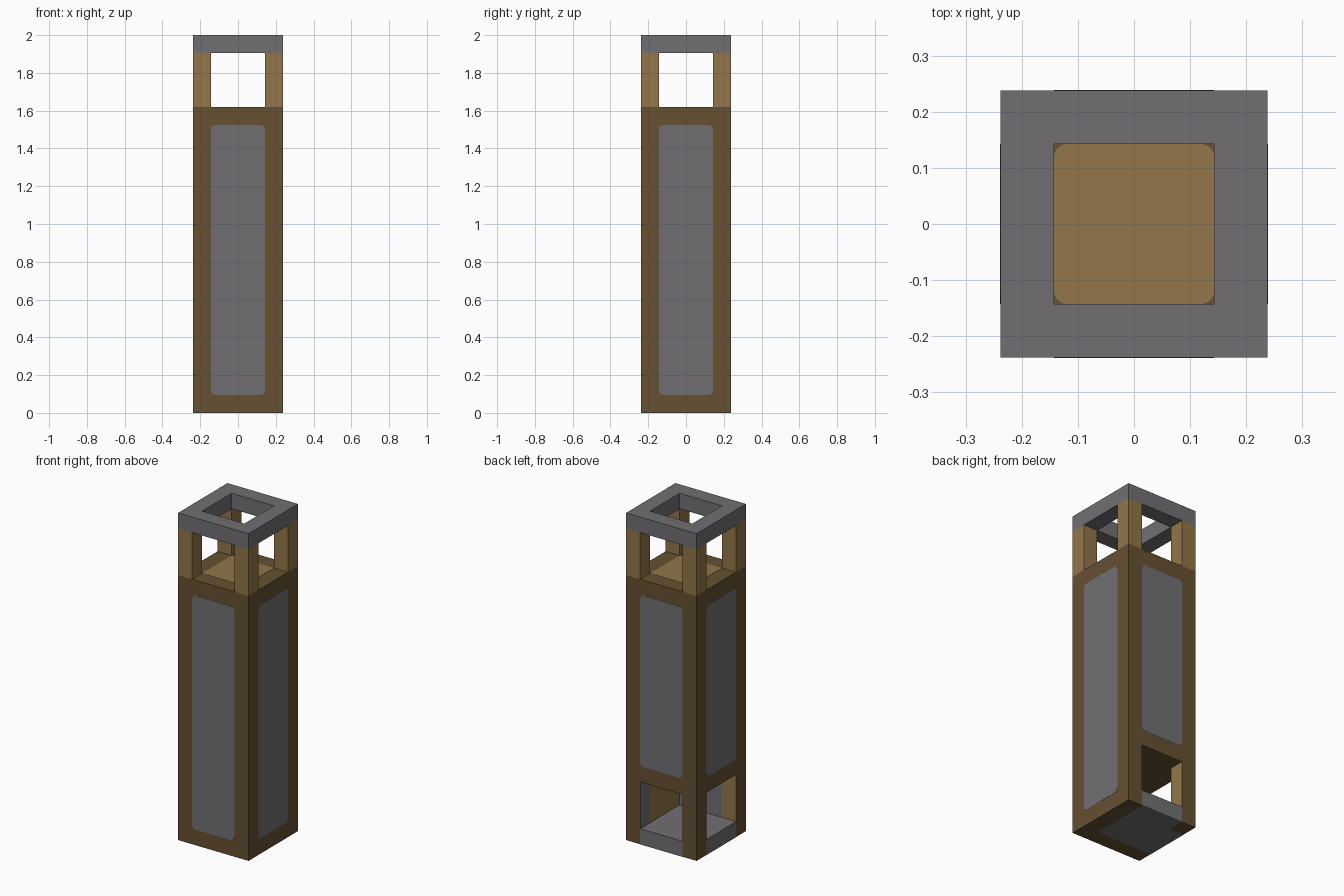
import bpy, bmesh, math
from mathutils import Vector, Matrix

cube = bpy.data.objects.get("Cube")
if cube:
    bpy.data.objects.remove(cube, do_unlink=True)

U = 2 / 21          # one grid block
H = 2.5             # half width in blocks
T = 0.001           # thickness of painted plates


def material(name, rgb):
    m = bpy.data.materials.new(name)
    m.use_nodes = True
    m.diffuse_color = (*rgb, 1)
    m.node_tree.nodes["Principled BSDF"].inputs["Base Color"].default_value = (*rgb, 1)
    return m


dark = material("dark brown", (0.133, 0.082, 0.031))
light = material("light brown", (0.287, 0.180, 0.066))
grey = material("grey", (0.165, 0.159, 0.170))


def finish(bm, name, *mats):
    bmesh.ops.recalc_face_normals(bm, faces=bm.faces)
    me = bpy.data.meshes.new(name)
    bm.to_mesh(me)
    bm.free()
    for m in mats:
        me.materials.append(m)
    ob = bpy.data.objects.new(name, me)
    bpy.context.collection.objects.link(ob)
    return ob


def box(name, lo, hi, *mats):
    """Box between two corners given in blocks."""
    lo, hi = Vector(lo) * U, Vector(hi) * U
    bm = bmesh.new()
    bmesh.ops.create_cube(bm, size=1)
    bmesh.ops.scale(bm, vec=hi - lo, verts=bm.verts)
    bmesh.ops.translate(bm, vec=(lo + hi) / 2, verts=bm.verts)
    return finish(bm, name, *mats)


def cut(ob, cutter):
    cutter.hide_render = True
    mod = ob.modifiers.new("cut", 'BOOLEAN')
    mod.operation = 'DIFFERENCE'
    mod.solver = 'EXACT'
    mod.object = cutter
    bpy.context.view_layer.objects.active = ob
    bpy.ops.object.modifier_apply(modifier=mod.name)
    bpy.data.objects.remove(cutter, do_unlink=True)


def rounded(u0, u1, v0, v1, r=0.25, n=4):
    """Outline of a rounded rectangle, in blocks."""
    pts = []
    corners = ((u1, v1), (u0, v1), (u0, v0), (u1, v0))
    for k, (u, v) in enumerate(corners):
        cu = u - r if u == u1 else u + r
        cv = v - r if v == v1 else v + r
        for i in range(n + 1):
            a = math.pi / 2 * (k + i / n)
            pts.append((cu + r * math.cos(a), cv + r * math.sin(a)))
    return pts


def plate(name, pts, mat, matrix):
    """Thin painted plate; outline lies in local XY, facing local +Z."""
    bm = bmesh.new()
    face = bm.faces.new([bm.verts.new((u * U, v * U, 0)) for u, v in pts])
    out = bmesh.ops.extrude_face_region(bm, geom=[face])
    moved = [g for g in out["geom"] if isinstance(g, bmesh.types.BMVert)]
    bmesh.ops.translate(bm, vec=(0, 0, T), verts=moved)
    bm.transform(matrix)
    return finish(bm, name, mat)


def side(turn, depth=H):
    """Upright plane facing -y, turned about z by quarter turns."""
    return (Matrix.Rotation(turn * math.pi / 2, 4, 'Z')
            @ Matrix.Translation((0, -depth * U, 0))
            @ Matrix.Rotation(math.pi / 2, 4, 'X'))


def rect(u0, u1, v0, v1):
    return [(u0, v0), (u1, v0), (u1, v1), (u0, v1)]


# Main body with a low chamber open to the back and the -x side
body = box("body", (-H, -H, 0), (H, H, 17), dark, light, grey)
cut(body, box("side_cutter", (-3, -1.5, 1), (1.5, 1.5, 4), dark))
cut(body, box("back_cutter", (-1.5, -1.5, 1), (1.5, 3, 4), dark))
for p in body.data.polygons:
    c = p.center / U
    inside = max(abs(c.x), abs(c.y)) < H - 0.1 and 0.9 < c.z < 4.1
    p.material_index = 0
    if inside and abs(p.normal.z) < 0.5:
        p.material_index = 1
    elif inside and p.normal.z > 0.5:
        p.material_index = 2

# Painted panels: full height on front and +x, shorter above the openings
for turn, name, low in ((0, "front", 1), (1, "left", 1), (2, "back", 5), (3, "right", 5)):
    plate(name + "_panel", rounded(-1.5, 1.5, low, 16), grey, side(turn))
    if low > 1:
        plate(name + "_sill", rect(-1.5, 1.5, 0, 1), grey, side(turn))

# Chamber lining
plate("chamber_front_lining", rect(-1.5, 1.5, 1, 4), grey, side(2, -1.5))
plate("chamber_jamb_lining", rect(-2.5, -1.5, 1, 4), grey, side(3, -1.5))

# Underside paint, with one rounded corner and a notch for the corner post
under = [(-H, 1.5), (-H, -1.5), (1.25, -1.5), (1.43, -1.43),
         (1.5, -1.25), (1.5, H), (-1.5, H), (-1.5, 1.5)]
plate("underside_panel", under, grey, Matrix.Translation((0, 0, -T)))

# Floor of the open lantern
plate("deck_panel", rounded(-1.5, 1.5, -1.5, 1.5), light,
      Matrix.Translation((0, 0, 17 * U)))

# Corner posts and top ring
for sx, fx in ((-1, "right"), (1, "left")):
    for sy, fy in ((-1, "front"), (1, "back")):
        x, y = 2 * sx, 2 * sy
        box(f"{fy}_{fx}_post", (x - 0.5, y - 0.5, 17), (x + 0.5, y + 0.5, 20), light)
ring = box("top_ring", (-H, -H, 20), (H, H, 21), grey)
cut(ring, box("ring_cutter", (-1.5, -1.5, 19), (1.5, 1.5, 22), grey))
